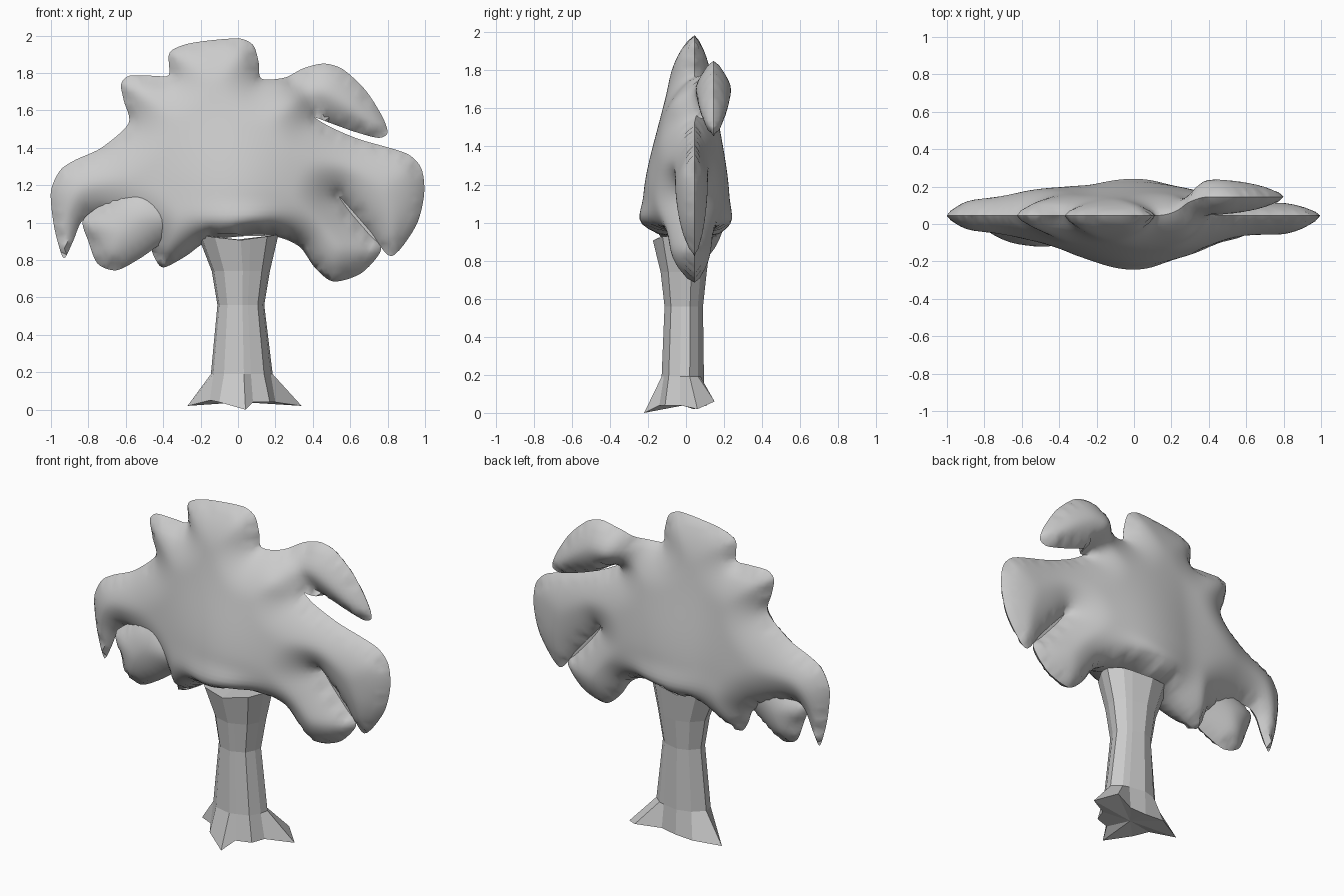
import bpy, bmesh, math
from mathutils import Vector, kdtree
from mathutils.geometry import delaunay_2d_cdt

if "Cube" in bpy.data.objects:
    bpy.data.objects.remove(bpy.data.objects["Cube"])


def step(t):
    t = max(0.0, min(1.0, t))
    return t * t * (3 - 2 * t)


def smooth_loop(pts, n=6):
    """Closed Catmull-Rom curve through the points."""
    p = [Vector(q) for q in pts]
    out = []
    for i in range(len(p)):
        a, b, c, d = (p[(i + k) % len(p)] for k in (-1, 0, 1, 2))
        m = (c - b).length
        # limit tangents so narrow slits do not overshoot
        tb, tc = (c - a) * 0.42, (d - b) * 0.42
        tb *= min(1, m / max(tb.length, 1e-6))
        tc *= min(1, m / max(tc.length, 1e-6))
        for k in range(n):
            t = k / n
            out.append(b * (2*t**3 - 3*t**2 + 1) + tb * (t**3 - 2*t**2 + t)
                       + c * (3*t**2 - 2*t**3) + tc * (t**3 - t**2))
    return out


def make_object(name, bm):
    bmesh.ops.recalc_face_normals(bm, faces=bm.faces)
    me = bpy.data.meshes.new(name)
    bm.to_mesh(me)
    bm.free()
    ob = bpy.data.objects.new(name, me)
    bpy.context.collection.objects.link(ob)
    return ob


def inflate(name, outline, mid_plane, half_depths, g=0.026):
    """Fill a silhouette, then swell it front and back by distance to the edge."""
    loop = smooth_loop(outline)[::-1]
    n = len(loop)
    kd = kdtree.KDTree(n)
    for i, p in enumerate(loop):
        kd.insert((p.x, p.y, 0), i)
    kd.balance()

    def edge_distance(p):
        best = 9
        for _, i, _ in kd.find_n((p.x, p.y, 0), 2):
            for j in (i - 1, i):
                a, b = loop[j], loop[(j + 1) % n]
                t = (p - a).dot(b - a) / max((b - a).length_squared, 1e-12)
                best = min(best, (a + (b - a) * max(0, min(1, t)) - p).length)
        return best

    pts = list(loop)
    for j in range(51):
        for i in range(79):
            p = Vector((-1.02 + (i + 0.5 * (j % 2)) * g, 0.68 + j * g))
            if edge_distance(p) > 0.015:
                pts.append(p)
    flat, _, tris, *_ = delaunay_2d_cdt(pts, [(i, (i + 1) % n) for i in range(n)], [], 1, 1e-5)
    bm = bmesh.new()
    front, back, inner = {}, {}, []
    for i in sorted({i for t in tris for i in t}):
        x, z = flat[i]
        d, y = edge_distance(flat[i]), mid_plane(x, z)
        if d < 0.004:
            front[i] = back[i] = bm.verts.new((x, y, z))
        else:
            f, b = half_depths(x, z, d)
            front[i] = bm.verts.new((x, y - f, z))
            back[i] = bm.verts.new((x, y + b, z))
            if d > 0.03:
                inner += [front[i], back[i]]
    for t in tris:
        bm.faces.new([front[i] for i in t])
        if any(front[i] != back[i] for i in t):
            bm.faces.new([back[i] for i in reversed(t)])
    for _ in range(3):
        bmesh.ops.smooth_vert(bm, verts=inner, factor=0.5, use_axis_y=True)
    ob = make_object(name, bm)
    bpy.ops.object.select_all(action='DESELECT')
    bpy.context.view_layer.objects.active = ob
    ob.select_set(True)
    bpy.ops.object.shade_smooth_by_angle(angle=math.radians(60))


# Crown silhouette (x, z): top and right-hand lobes, clockwise
right_side = [(-.37, 1.79), (-.365, 1.91), (-.25, 1.96), (0, 1.985), (.08, 1.95), (.11, 1.86),
              (.125, 1.77), (.25, 1.775), (.35, 1.825), (.46, 1.85), (.56, 1.82), (.68, 1.71),
              (.77, 1.57), (.8, 1.48), (.75, 1.453), (.62, 1.487), (.5, 1.53), (.41, 1.562),
              (.5, 1.508), (.65, 1.445), (.9, 1.37), (.98, 1.29), (.995, 1.15), (.95, .98),
              (.82, .82), (.71, .95), (.61, 1.065), (.54, 1.14), (.6, 1.055), (.7, .938),
              (.765, .855), (.66, .73), (.51, .685), (.41, .76), (.33, .87), (.2, .925)]
# Underside and left-hand lobes
left_side = [(0, .925), (-.17, .895), (-.28, .82), (-.4, .76), (-.45, .82), (-.48, .9),
             (-.57, .97), (-.68, 1.02), (-.78, 1.04), (-.84, 1.0), (-.882, .9), (-.93, .81),
             (-.965, .9), (-.99, 1.02), (-1, 1.17), (-.95, 1.28), (-.87, 1.335), (-.73, 1.4),
             (-.585, 1.53), (-.61, 1.65), (-.625, 1.74), (-.58, 1.785), (-.45, 1.785)]


def right_lean(x, z):
    """The upper right lobe leans to the back."""
    return step((z - 1.68 + 0.33 * x) / max(0.01, 0.5 - x)) * step((x - 0.1) / 0.3)


def crown_depths(x, z, d):
    """Front and back thickness; the left side is fuller at the back."""
    tall = math.exp(-(max(0, z - 1.05) / 0.58) ** 2)
    low = math.exp(-(x / 0.28) ** 2) * step((1.15 - z) / 0.15)
    full = 0.095 + 0.18 * tall * math.exp(-(x / 0.46) ** 2) + 0.02 * low
    u = min(1, d / (0.24 - 0.16 * low))
    h = full * (1 - (1 - u) ** 2) ** (0.75 - 0.25 * low)
    return h, h * (0.68 + 0.36 * step((-x - 0.2) / 0.4) + 0.3 * right_lean(x, z))


inflate("crown", right_side + left_side, lambda x, z: 0.045 + 0.1 * right_lean(x, z),
        crown_depths)

# Lower left lobe, hanging in front of the left lobe and rooted in the crown
lobe = [(-.65, .745), (-.75, .78), (-.8, .9), (-.83, 1.01), (-.74, 1.09), (-.63, 1.17),
        (-.48, 1.2), (-.3, 1.1), (-.3, .95), (-.42, .88), (-.53, .805)]


def lobe_depths(x, z, d):
    h = 0.1 * (1 - (1 - min(1, d / 0.2)) ** 2) ** 0.7
    return h, h


inflate("lower_left_lobe", lobe, lambda x, z: 0.01 - 0.04 * step((x + 0.83) / 0.4), lobe_depths)

# Trunk: uneven root points, then fluted rings widening under the crown
roots = [(.34, .06, .02), (.24, .15, .06), (.1, .09, .05), (0, .1, .04), (-.12, .11, .04),
         (-.27, .04, .02), (-.15, -.05, .05), (-.1, -.13, .04), (.04, -.22, 0), (.08, -.14, .04),
         (.17, -.11, .04), (.2, -.03, .04)]
flutes = [1.05, 1.0, .95, 1.0, 1.0, 1.03, .97, 1.0, 1.03, .97, 1.0, .95]
bm = bmesh.new()
rings = [[bm.verts.new(r) for r in roots]]
for z, cx, cy, rx, ry in [(.19, .02, -.015, .165, .11), (.56, .015, -.01, .125, .1),
                          (.74, .015, -.01, .155, .12), (.925, .0, -.02, .215, .15)]:
    ring = []
    for (x, y, _), f in zip(roots, flutes):
        a = math.atan2((y + .01) / .7, x - .02)
        ring.append(bm.verts.new((cx + rx * f * math.cos(a), cy + ry * f * math.sin(a),
                                  z + (0.03 * (abs(math.cos(a)) - 0.7) if z > .9 else 0))))
    rings.append(ring)
for lo, hi in zip(rings, rings[1:]):
    for k in range(len(lo)):
        m = (k + 1) % len(lo)
        bm.faces.new((lo[k], lo[m], hi[m], hi[k]))
for ring, c in ((rings[0], (.02, -.01, .04)), (rings[-1], (0, -.02, .91))):
    hub = bm.verts.new(c)
    for k in range(len(ring)):
        bm.faces.new((ring[k], ring[(k + 1) % len(ring)], hub))
make_object("trunk", bm)
